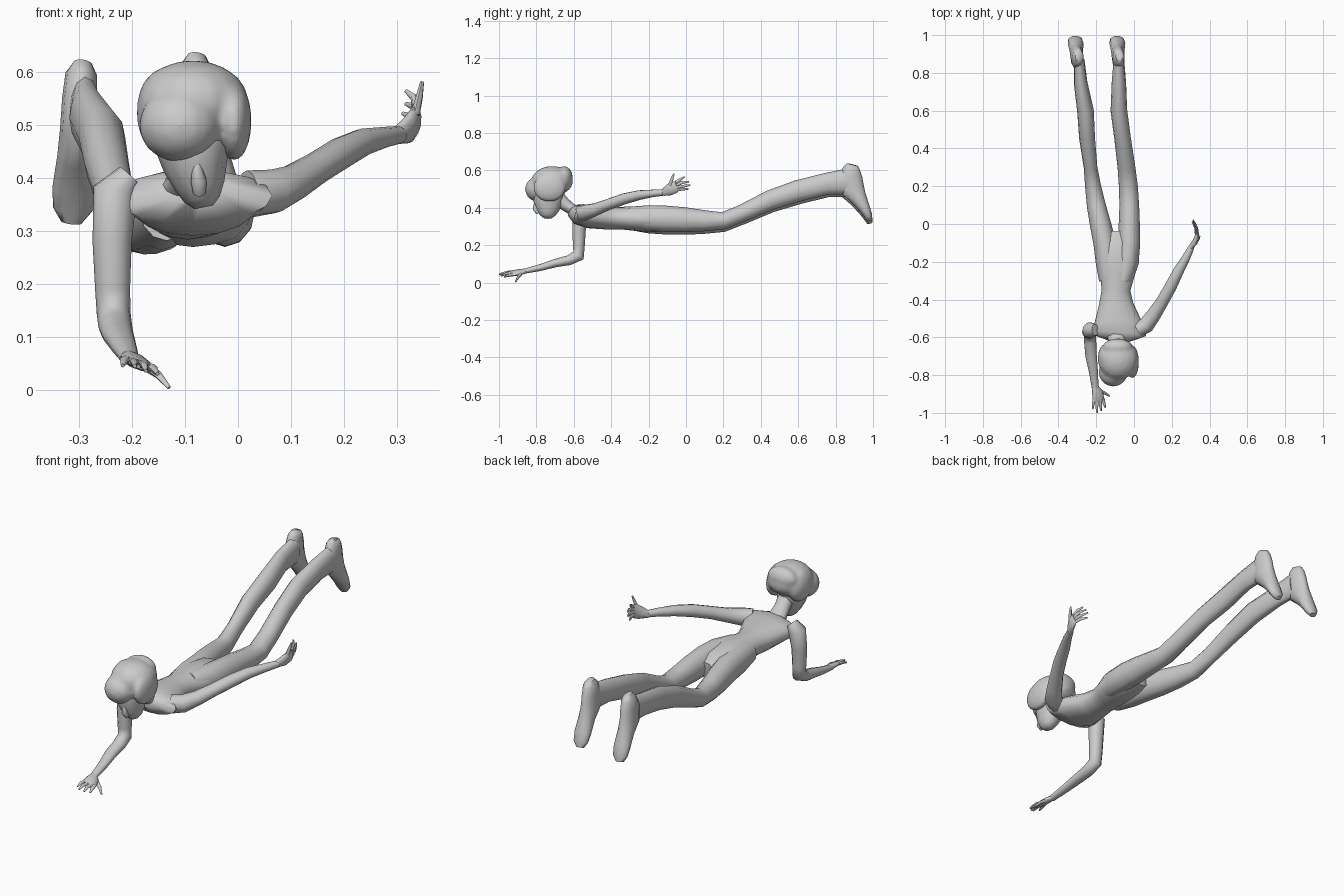
import bpy, bmesh, math
from mathutils import Vector, Matrix


def finish(bm, name):
    bmesh.ops.recalc_face_normals(bm, faces=bm.faces)
    me = bpy.data.meshes.new(name)
    bm.to_mesh(me)
    bm.free()
    ob = bpy.data.objects.new(name, me)
    bpy.context.collection.objects.link(ob)
    bpy.ops.object.select_all(action='DESELECT')
    ob.select_set(True)
    bpy.context.view_layer.objects.active = ob
    bpy.ops.object.shade_smooth_by_angle(angle=math.radians(60))
    return ob


def add_tube(bm, secs, side=(1, 0, 0), n=12):
    """Loft elliptical rings; each section is x, y, z, half width along side, half depth."""
    pts = [Vector(s[:3]) for s in secs]
    rings = []
    for i, s in enumerate(secs):
        t = (pts[min(i + 1, len(pts) - 1)] - pts[max(i - 1, 0)]).normalized()
        u = Vector(side)
        u = (u - t * u.dot(t)).normalized()
        v = t.cross(u)
        rings.append([bm.verts.new(pts[i] + u * s[3] * math.cos(a) + v * s[4] * math.sin(a))
                      for a in (2 * math.pi * k / n for k in range(n))])
    for a, b in zip(rings, rings[1:]):
        for k in range(n):
            bm.faces.new((a[k], a[(k + 1) % n], b[(k + 1) % n], b[k]))
    bm.faces.new(rings[0])
    bm.faces.new(rings[-1])


def tube(name, secs, side=(1, 0, 0), n=12):
    bm = bmesh.new()
    add_tube(bm, secs, side, n)
    return finish(bm, name)


def hand(name, palm, side, digits):
    """Flat palm plus bent tapering digits, each given as root, middle and tip."""
    bm = bmesh.new()
    add_tube(bm, palm, side, 10)
    for root, mid, tip in digits:
        add_tube(bm, [(*root, .010, .009), (*mid, .008, .007), (*tip, .004, .004)], side, 6)
    return finish(bm, name)


# torso: neck base, shoulders, waist, hips
tube("torso", [(-.09, -.615, .38, .06, .03), (-.085, -.585, .365, .15, .052),
               (-.085, -.52, .355, .125, .064), (-.095, -.42, .346, .09, .062),
               (-.095, -.35, .345, .076, .06), (-.09, -.28, .343, .09, .065),
               (-.085, -.2, .34, .112, .07), (-.085, -.1, .335, .1, .06),
               (-.085, -.04, .33, .05, .04)], n=16)

# legs: shared side profile (y, z, half height) with separate x and half width
profile = [(-.3, .345, .055), (-.2, .34, .068), (-.1, .335, .07), (0, .33, .066),
           (.1, .325, .056), (.2, .325, .046), (.3, .365, .046), (.45, .435, .053),
           (.6, .485, .058), (.75, .522, .058), (.87, .535, .07)]
left = [(-.135, .05), (-.145, .058), (-.155, .06), (-.178, .056), (-.2, .05), (-.217, .042),
        (-.23, .036), (-.248, .042), (-.257, .044), (-.283, .036), (-.29, .028)]
right = [(-.06, .045), (-.035, .06), (-.025, .058), (-.025, .056), (-.025, .052), (-.03, .05),
         (-.04, .047), (-.06, .044), (-.08, .044), (-.08, .038), (-.08, .028)]
foot = [(.89, .625, .018, .03), (.885, .605, .03, .045), (.88, .56, .033, .062),
        (.885, .5, .034, .068), (.92, .45, .036, .046), (.955, .39, .042, .03),
        (.975, .35, .038, .022), (.983, .325, .02, .014)]
for label, xs, ankle, toe, lift in (("left", left, -.293, -.315, -.008),
                                    ("right", right, -.078, -.092, .006)):
    tube(label + "_leg", [(x, y, z + lift, w, h) for (y, z, h), (x, w) in zip(profile, xs)])
    tube(label + "_foot", [(ankle + (toe - ankle) * i / 7, y, z + lift, w, d)
                           for i, (y, z, w, d) in enumerate(foot)])

# left arm: hanging upper arm, forearm reaching forward
tube("left_arm", [(-.205, -.56, .405, .025, .03), (-.232, -.562, .375, .042, .042),
                  (-.238, -.572, .28, .037, .036), (-.237, -.573, .19, .033, .031),
                  (-.235, -.575, .145, .032, .034), (-.232, -.625, .12, .032, .027),
                  (-.227, -.7, .104, .03, .022), (-.215, -.78, .08, .024, .018),
                  (-.205, -.87, .06, .018, .013)])
hand("left_hand", [(-.206, -.86, .062, .017, .013), (-.195, -.89, .056, .03, .014),
                   (-.188, -.925, .05, .033, .012), (-.186, -.94, .048, .028, .008)],
     (.9, 0, -.35),
     [((-.21, -.93, .057), (-.216, -.955, .056), (-.218, -.98, .046)),
      ((-.194, -.93, .052), (-.197, -.968, .053), (-.195, -1.0, .045)),
      ((-.178, -.93, .047), (-.177, -.965, .046), (-.174, -.99, .036)),
      ((-.164, -.925, .042), (-.158, -.95, .038), (-.152, -.972, .03)),
      ((-.175, -.885, .045), (-.15, -.898, .028), (-.13, -.912, .004))])

# right arm: trailing back and outward
tube("right_arm", [(.02, -.56, .37, .04, .045), (.065, -.535, .375, .043, .042),
                   (.105, -.48, .392, .038, .034), (.15, -.41, .42, .033, .03),
                   (.195, -.33, .448, .032, .03), (.235, -.25, .468, .028, .026),
                   (.275, -.18, .477, .022, .02), (.305, -.12, .482, .016, .017)],
     side=(1, -.6, 0))
hand("right_hand", [(.3, -.125, .48, .017, .014), (.323, -.095, .493, .03, .014),
                    (.335, -.065, .51, .034, .012), (.336, -.05, .516, .028, .008)],
     (.1, -.3, 1),
     [((.337, -.055, .535), (.333, -.03, .552), (.318, -.008, .565)),
      ((.335, -.052, .522), (.333, -.02, .535), (.318, .015, .54)),
      ((.333, -.052, .51), (.33, -.015, .515), (.312, .022, .522)),
      ((.33, -.055, .498), (.325, -.02, .5), (.308, .012, .5)),
      ((.335, -.085, .52), (.343, -.075, .555), (.348, -.065, .582))])

# neck and face
tube("neck", [(-.09, -.575, .375, .065, .03), (-.09, -.615, .395, .045, .03),
              (-.088, -.65, .42, .038, .034), (-.085, -.7, .47, .04, .04)])
tube("face", [(-.065, -.738, .345, .018, .022), (-.068, -.738, .36, .034, .042),
              (-.072, -.738, .385, .047, .06), (-.08, -.737, .42, .06, .076),
              (-.085, -.735, .46, .072, .085), (-.09, -.73, .52, .08, .08)])
tube("nose", [(-.078, -.805, .425, .008, .008), (-.074, -.806, .395, .015, .014),
              (-.073, -.79, .372, .012, .012)], n=8)

# hair: merged rounded lumps
bm = bmesh.new()
for c, r in (((-.085, -.715, .543), (.106, .112, .08)),
             ((-.11, -.785, .5), (.078, .076, .07)),
             ((-.008, -.73, .508), (.034, .088, .076)),
             ((-.145, -.71, .525), (.047, .08, .08)),
             ((-.088, -.653, .57), (.08, .047, .052))):
    bmesh.ops.create_uvsphere(bm, u_segments=16, v_segments=10, radius=1,
                              matrix=Matrix.Translation(c) @ Matrix.Diagonal((*r, 1)))
hair = finish(bm, "hair")
mod = hair.modifiers.new("merge", 'REMESH')
mod.mode = 'VOXEL'
mod.voxel_size = .01
mod.use_smooth_shade = True
relax = hair.modifiers.new("relax", 'SMOOTH')
relax.factor = .5
relax.iterations = 3
